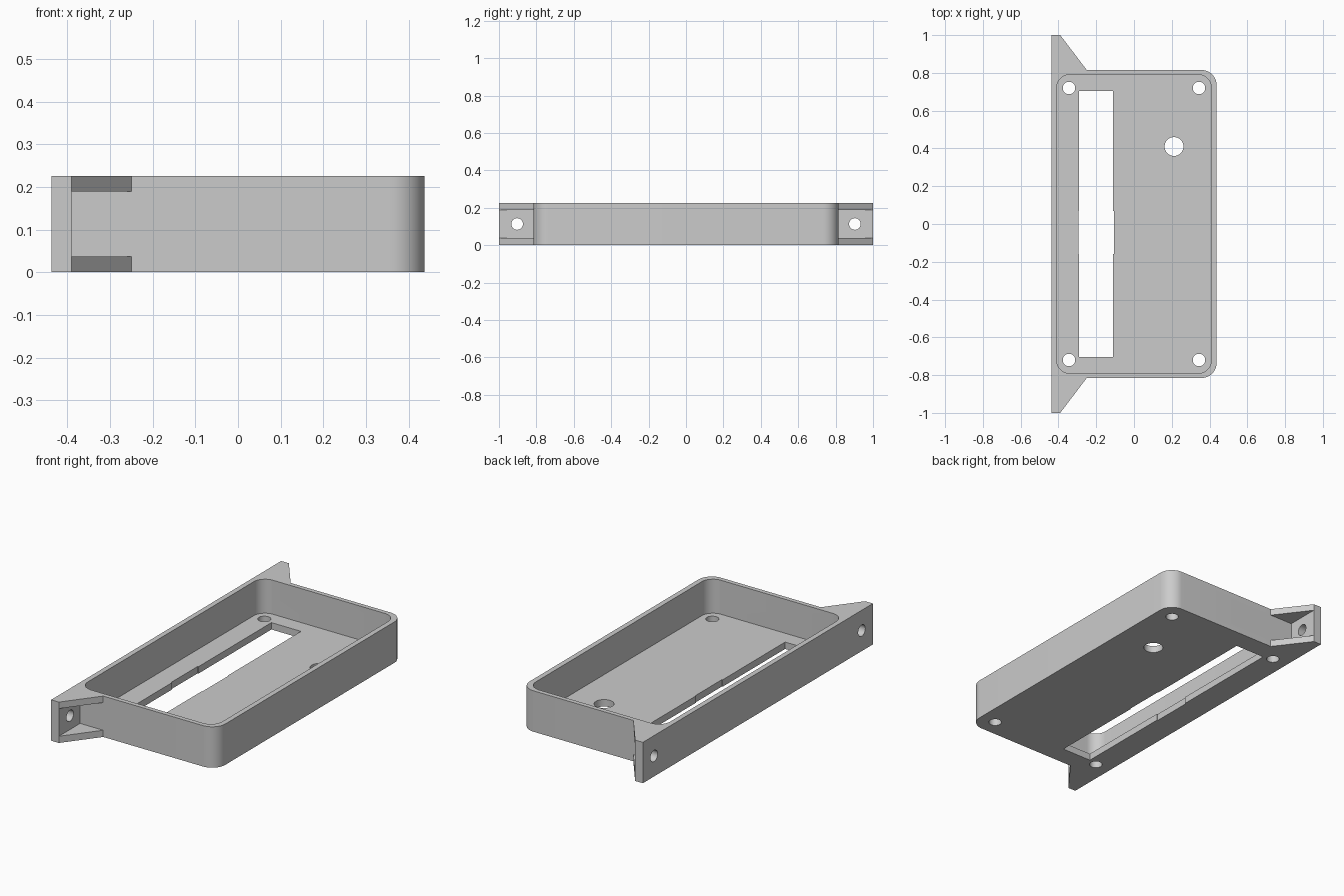
import bpy, bmesh, math
from mathutils import Matrix

cube = bpy.data.objects.get("Cube")
if cube:
    bpy.data.objects.remove(cube, do_unlink=True)

HEIGHT, FLOOR = 0.225, 0.038
LEFT, RIGHT, SIDE = -0.4375, 0.4375, 0.815

grey = bpy.data.materials.new("plain grey")
grey.use_nodes = True
colour = (0.6, 0.6, 0.6, 1)
grey.diffuse_color = colour
grey.node_tree.nodes["Principled BSDF"].inputs["Base Color"].default_value = colour


def arc(cx, cy, r, start, end, steps=12):
    angles = [math.radians(start + (end - start) * i / steps) for i in range(steps + 1)]
    return [(cx + r * math.cos(a), cy + r * math.sin(a)) for a in angles]


def prism(name, outline, z0, z1, matrix=Matrix()):
    """Extrude a counter-clockwise outline from z0 to z1."""
    bm = bmesh.new()
    base = bm.faces.new([bm.verts.new((x, y, z0)) for x, y in outline])
    geom = bmesh.ops.extrude_face_region(bm, geom=[base])["geom"]
    verts = [v for v in geom if isinstance(v, bmesh.types.BMVert)]
    bmesh.ops.translate(bm, verts=verts, vec=(0, 0, z1 - z0))
    bmesh.ops.recalc_face_normals(bm, faces=bm.faces)
    bm.transform(matrix)
    mesh = bpy.data.meshes.new(name)
    bm.to_mesh(mesh)
    bm.free()
    mesh.materials.append(grey)
    obj = bpy.data.objects.new(name, mesh)
    bpy.context.collection.objects.link(obj)
    return obj


def box(x0, x1, y0, y1):
    return [(x0, y0), (x1, y0), (x1, y1), (x0, y1)]


def circle(x, y, r):
    return arc(x, y, r, 0, 360, 32)[:-1]


def cut(target, cutter):
    cutter.hide_render = True
    mod = target.modifiers.new("cut", "BOOLEAN")
    mod.operation, mod.solver, mod.object = "DIFFERENCE", "EXACT", cutter
    bpy.context.view_layer.objects.active = target
    bpy.ops.object.modifier_apply(modifier=mod.name)
    bpy.data.objects.remove(cutter, do_unlink=True)


# Tray body with its mounting flange and tapered ears in one outline
r = 0.08
outline = [(LEFT, -1), (LEFT + 0.047, -1), (-0.25, -SIDE)]
outline += arc(RIGHT - r, -SIDE + r, r, -90, 0)
outline += arc(RIGHT - r, SIDE - r, r, 0, 90)
outline += [(-0.25, SIDE), (LEFT + 0.047, 1), (LEFT, 1)]
tray = prism("mounting_tray", outline, 0, HEIGHT)

# Open cavity with rounded corners
r, cx, cy = 0.068, 0.409, 0.79
cavity = []
for sx, sy, start in ((1, -1, -90), (1, 1, 0), (-1, 1, 90), (-1, -1, 180)):
    cavity += arc(sx * (cx - r), sy * (cy - r), r, start, start + 90)
cut(tray, prism("cavity_cutter", cavity, FLOOR, 0.4))

# Long floor slot, slightly wider near the middle
slot = [(-0.29, -0.705), (-0.11, -0.705), (-0.11, -0.16), (-0.106, -0.16),
        (-0.106, 0.07), (-0.11, 0.07), (-0.11, 0.705), (-0.29, 0.705),
        (-0.29, 0.07), (-0.295, 0.07), (-0.295, -0.16), (-0.29, -0.16)]
cut(tray, prism("slot_cutter", slot, -0.1, 0.1))

# Corner screw holes and the cable hole
holes = [(sx * 0.344, sy * 0.72, 0.033) for sx in (-1, 1) for sy in (-1, 1)]
for x, y, radius in holes + [(0.212, 0.41, 0.05)]:
    cut(tray, prism("floor_hole_cutter", circle(x, y, radius), -0.1, 0.1))

# Hollow between the ear gussets, and the screw hole through each ear
sideways = Matrix.Rotation(math.pi / 2, 4, "Y")
for s in (-1, 1):
    y0, y1 = sorted((s * SIDE, s * 1.1))
    cut(tray, prism("ear_hollow_cutter", box(LEFT + 0.047, 0, y0, y1), 0.037, 0.189))
    cut(tray, prism("ear_hole_cutter", circle(-0.113, s * 0.903, 0.031), -0.6, -0.3, sideways))

# Smooth the rounded corners and holes, keep the edges sharp
bpy.ops.object.select_all(action="DESELECT")
tray.select_set(True)
bpy.context.view_layer.objects.active = tray
bpy.ops.object.shade_smooth_by_angle(angle=math.radians(30))
